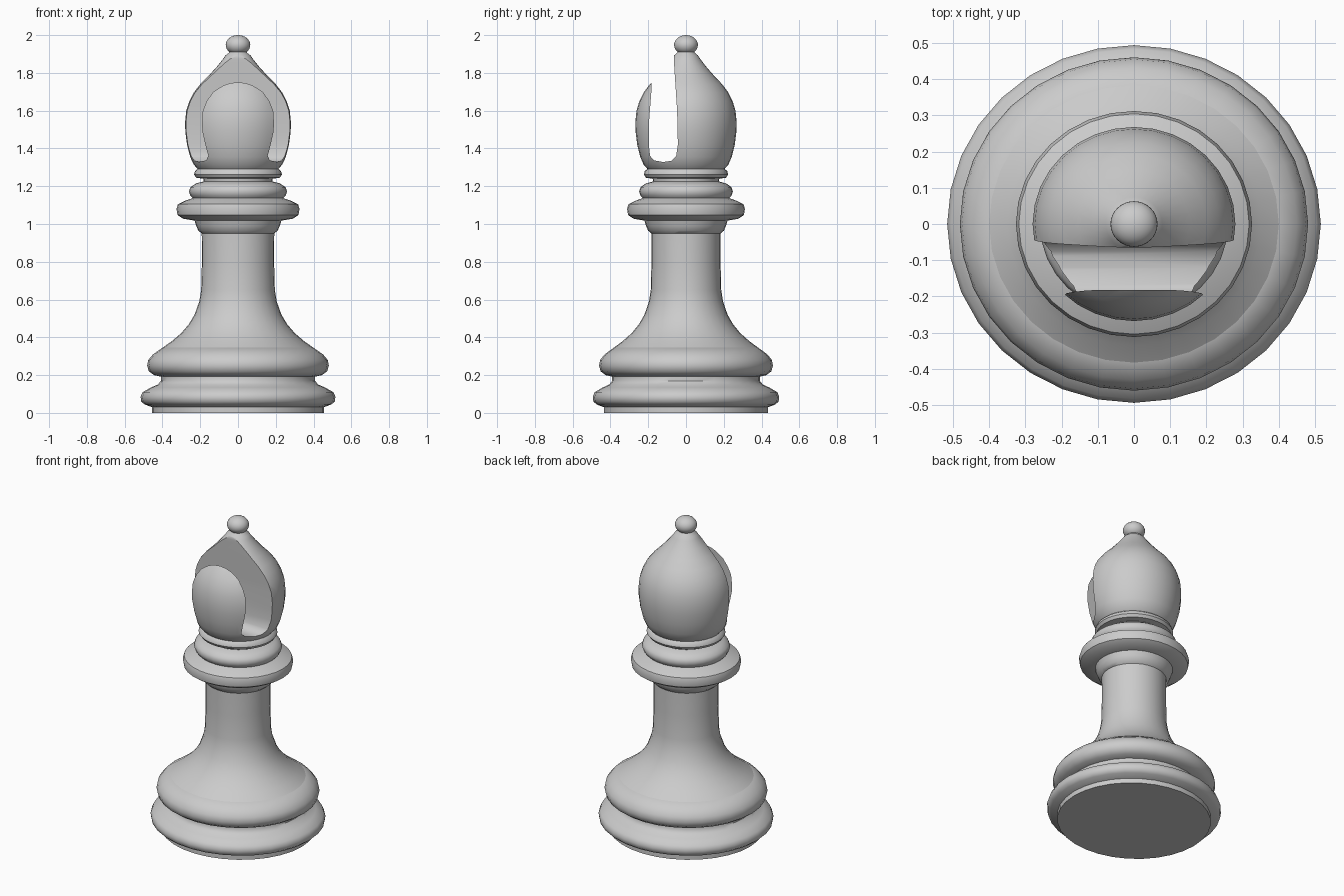
import bpy, bmesh, math

if "Cube" in bpy.data.objects:
    bpy.data.objects.remove(bpy.data.objects["Cube"])

SEG = 32
Y_SCALE = 0.957  # the piece is slightly flattened front to back


def add_object(name, bm):
    bmesh.ops.recalc_face_normals(bm, faces=bm.faces[:])
    mesh = bpy.data.meshes.new(name)
    bm.to_mesh(mesh)
    bm.free()
    obj = bpy.data.objects.new(name, mesh)
    bpy.context.collection.objects.link(obj)
    return obj


def activate(obj):
    bpy.ops.object.select_all(action='DESELECT')
    obj.select_set(True)
    bpy.context.view_layer.objects.active = obj


def smooth(obj, degrees=40):
    activate(obj)
    bpy.ops.object.shade_smooth_by_angle(angle=math.radians(degrees))


def lathe(name, profile):
    """Spin (radius, z) points around z and cap both ends."""
    bm = bmesh.new()
    rings = []
    for r, z in profile:
        rings.append([bm.verts.new((r * math.cos(a), r * Y_SCALE * math.sin(a), z))
                      for a in (math.tau * i / SEG for i in range(SEG))])
    for low, high in zip(rings, rings[1:]):
        for i in range(SEG):
            j = (i + 1) % SEG
            bm.faces.new((low[i], low[j], high[j], high[i]))
    bm.faces.new(rings[0][::-1])
    bm.faces.new(rings[-1])
    return add_object(name, bm)


# Stepped base with two rounded rims
base = lathe("base", [
    (0.455, 0.0), (0.455, 0.03), (0.495, 0.045), (0.512, 0.06), (0.516, 0.085),
    (0.505, 0.11), (0.46, 0.135), (0.425, 0.15), (0.408, 0.17), (0.408, 0.192),
    (0.445, 0.2), (0.472, 0.22), (0.481, 0.25), (0.475, 0.28), (0.45, 0.31),
    (0.40, 0.345)])

# Flared stem
stem = lathe("stem", [
    (0.40, 0.345), (0.35, 0.38), (0.30, 0.423), (0.26, 0.47), (0.23, 0.52),
    (0.205, 0.59), (0.195, 0.65), (0.191, 0.80), (0.192, 0.95)])

# Stacked collar rings
collar = lathe("collar", [
    (0.192, 0.95), (0.21, 0.965), (0.221, 0.99), (0.23, 1.018), (0.29, 1.028),
    (0.32, 1.047), (0.326, 1.08), (0.318, 1.105), (0.28, 1.123), (0.24, 1.137),
    (0.252, 1.15), (0.26, 1.172), (0.252, 1.195), (0.222, 1.215), (0.182, 1.225),
    (0.184, 1.24), (0.222, 1.245), (0.233, 1.262), (0.228, 1.28), (0.214, 1.292)])

# Pointed head
head = lathe("head", [
    (0.214, 1.292), (0.235, 1.315), (0.253, 1.355), (0.27, 1.42), (0.279, 1.49),
    (0.28, 1.54), (0.274, 1.60), (0.258, 1.65), (0.235, 1.695), (0.20, 1.74),
    (0.155, 1.785), (0.11, 1.835), (0.078, 1.875), (0.066, 1.893), (0.05, 1.905),
    (0.04, 1.92)])

# Round-bottomed slot cut straight across the front of the head
slot = [(-0.18, 1.95), (-0.182, 1.72), (-0.195, 1.55), (-0.197, 1.42),
        (-0.19, 1.36), (-0.17, 1.337), (-0.12, 1.328), (-0.075, 1.335),
        (-0.052, 1.36), (-0.043, 1.42), (-0.047, 1.60), (-0.064, 1.86), (-0.066, 1.95)]
bm = bmesh.new()
face = bm.faces.new([bm.verts.new((-0.4, y, z)) for y, z in slot])
ext = bmesh.ops.extrude_face_region(bm, geom=[face])
bmesh.ops.translate(bm, vec=(0.8, 0, 0),
                    verts=[v for v in ext["geom"] if isinstance(v, bmesh.types.BMVert)])
cutter = add_object("slot_cutter", bm)
cutter.hide_render = True
mod = head.modifiers.new("slot", 'BOOLEAN')
mod.operation = 'DIFFERENCE'
mod.solver = 'EXACT'
mod.object = cutter
activate(head)
bpy.ops.object.modifier_apply(modifier=mod.name)
bpy.data.objects.remove(cutter)

# Ball finial
bm = bmesh.new()
bmesh.ops.create_uvsphere(bm, u_segments=32, v_segments=16, radius=1.0)
bmesh.ops.scale(bm, vec=(0.065, 0.063, 0.052), verts=bm.verts[:])
bmesh.ops.translate(bm, vec=(0, 0, 1.948), verts=bm.verts[:])
finial = add_object("finial", bm)

for part in (base, stem, collar, head, finial):
    smooth(part)
